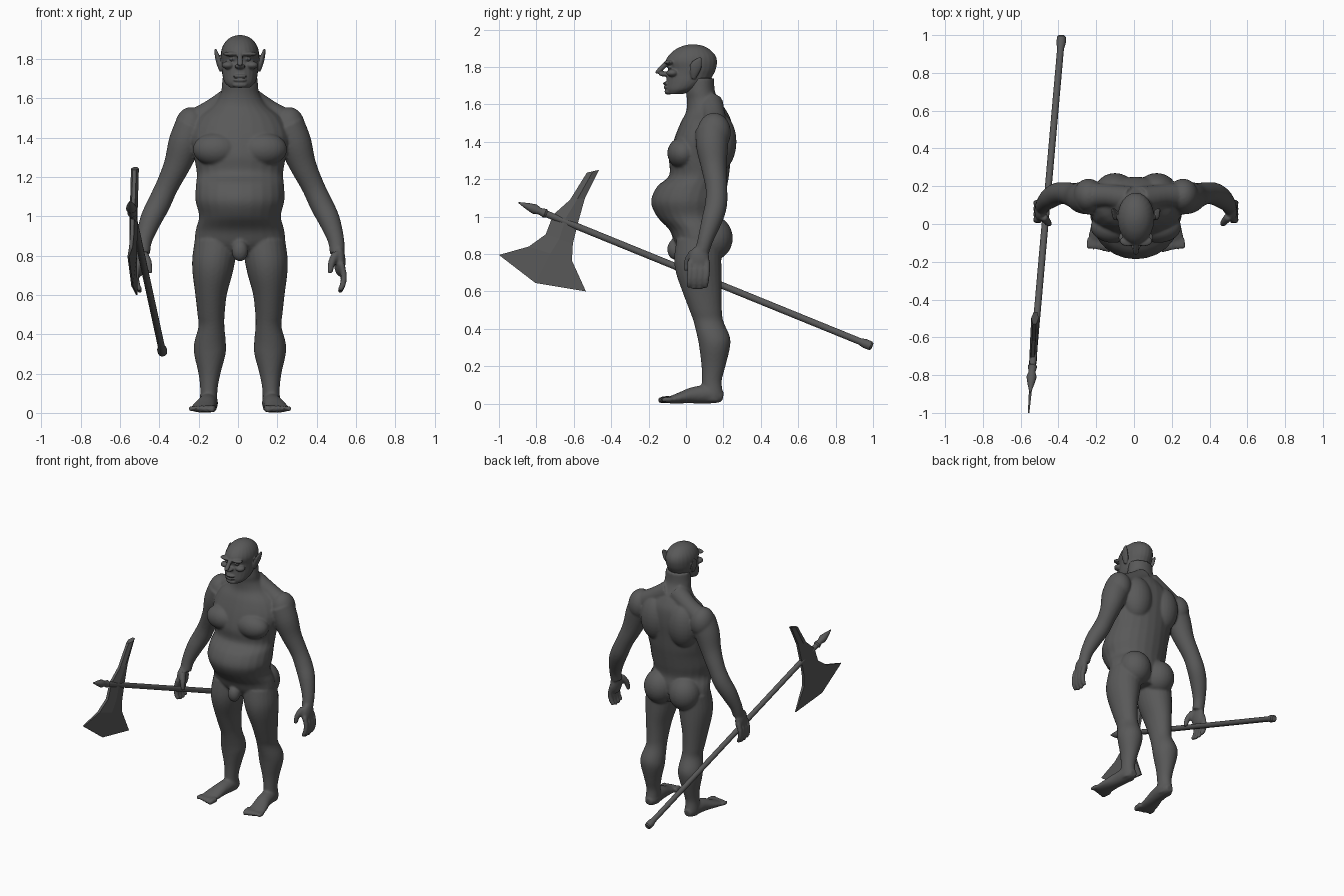
import bpy, bmesh, math
from mathutils import Vector, Matrix

default = bpy.data.objects.get("Cube")
if default:
    bpy.data.objects.remove(default, do_unlink=True)

grey = bpy.data.materials.new("dark_grey")
grey.use_nodes = True
colour = (0.1, 0.1, 0.1, 1)
grey.diffuse_color = colour
shader = next(n for n in grey.node_tree.nodes if n.type == 'BSDF_PRINCIPLED')
shader.inputs["Base Color"].default_value = colour
shader.inputs["Roughness"].default_value = 0.7


def spline(rows, steps=4):
    """Catmull-Rom interpolation of rows of any width."""
    rows = [Vector(r) for r in rows]
    out = []
    for i in range(len(rows) - 1):
        a, b = rows[max(i - 1, 0)], rows[i]
        c, d = rows[i + 1], rows[min(i + 2, len(rows) - 1)]
        for k in range(steps):
            t = k / steps
            out.append(b + (c - a) * (t / 2)
                       + (a * 2 - b * 5 + c * 4 - d) * (t * t / 2)
                       + (b * 3 - a - c * 3 + d) * (t ** 3 / 2))
    return out + [rows[-1]]


def tube(bm, rows, side=1, flat=False, smooth=True, sides=24):
    """Loft of ellipses; each row is x, y, z, side radius, other radius."""
    rows = spline(rows) if smooth else [Vector(r) for r in rows]
    rings = []
    for i, row in enumerate(rows):
        centre = Vector(row[:3])
        ahead = Vector(rows[min(i + 1, len(rows) - 1)][:3])
        behind = Vector(rows[max(i - 1, 0)][:3])
        along = Vector((0, 0, 1)) if flat else (ahead - behind).normalized()
        across = Vector((1, 0, 0))
        across = (across - along * along.dot(across)).normalized()
        other = along.cross(across)
        ring = []
        for k in range(sides):
            angle = math.tau * k / sides
            p = (centre + across * math.cos(angle) * abs(row[3])
                 + other * math.sin(angle) * abs(row[4]))
            ring.append(bm.verts.new((p.x * side, p.y, p.z)))
        rings.append(ring)
    for low, high in zip(rings, rings[1:]):
        for k in range(sides):
            n = (k + 1) % sides
            bm.faces.new((low[k], low[n], high[n], high[k]))
    bm.faces.new(rings[0])
    bm.faces.new(rings[-1])


def ball(bm, centre, size, side=1):
    """Ellipsoid."""
    place = Vector((centre[0] * side, centre[1], centre[2]))
    matrix = Matrix.Translation(place) @ Matrix.Diagonal((*size, 1))
    bmesh.ops.create_uvsphere(bm, u_segments=24, v_segments=16, radius=1, matrix=matrix)


def column(bm, profile):
    """Upright loft from rows of height, half width, front y, back y."""
    tube(bm, [(0, (f + b) / 2, z, w, (b - f) / 2) for z, w, f, b in profile], flat=True)


def round_tube(bm, rows, side=1):
    tube(bm, [(*r, r[-1]) for r in rows], side)


def finish(bm, name, voxel=0.0, x=0.0):
    """Turn a bmesh into an object, fusing its parts when a voxel size is given."""
    bmesh.ops.recalc_face_normals(bm, faces=bm.faces)
    mesh = bpy.data.meshes.new(name)
    bm.to_mesh(mesh)
    bm.free()
    mesh.materials.append(grey)
    obj = bpy.data.objects.new(name, mesh)
    obj.location.x = x
    bpy.context.collection.objects.link(obj)
    if voxel:
        fuse = obj.modifiers.new("fuse", 'REMESH')
        fuse.mode = 'VOXEL'
        fuse.voxel_size = voxel
        fuse.use_smooth_shade = True
        soften = obj.modifiers.new("soften", 'SMOOTH')
        soften.factor = 0.5
        soften.iterations = 5
    return obj


# Torso with neck and round belly
body = bmesh.new()
column(body, [
    (.80, .15, -.02, .17), (.86, .225, -.06, .19), (.93, .225, -.09, .2),
    (1.0, .208, -.155, .19), (1.08, .226, -.187, .205), (1.16, .224, -.155, .22),
    (1.22, .22, -.09, .23), (1.31, .235, -.09, .24), (1.41, .25, -.065, .25),
    (1.5, .21, -.03, .245), (1.56, .14, 0, .22), (1.62, .1, .005, .18),
    (1.67, .092, 0, .155), (1.74, .085, .01, .15)])
ball(body, (0, -.06, .825), (.042, .04, .055))

for s in (1, -1):
    # Muscle masses
    ball(body, (.1, .14, .885), (.11, .11, .12), s)
    ball(body, (.12, -.015, 1.34), (.12, .085, .085), s)
    ball(body, (.11, .17, 1.4), (.11, .1, .16), s)
    ball(body, (.25, .15, 1.45), (.082, .09, .105), s)
    round_tube(body, [(.03, .13, 1.6, .07), (.14, .15, 1.535, .06), (.24, .15, 1.47, .07)], s)

    # Arm
    round_tube(body, [
        (.24, .14, 1.46, .09), (.28, .14, 1.37, .085), (.32, .15, 1.26, .068),
        (.372, .163, 1.15, .058), (.414, .16, 1.06, .059), (.454, .138, .98, .055),
        (.488, .105, .88, .042), (.495, .085, .81, .038)], s)

    # Hand with four fingers and a thumb
    ball(body, (.507, .07, .77), (.03, .056, .075), s)
    for k in range(4):
        y = .112 - .03 * k
        tip = .63 - .02 * math.sin(math.pi * (k + .6) / 4)
        round_tube(body, [(.515, y, .76, .016), (.528, y, .7, .016),
                          (.522, y - .005, .65, .015), (.505, y - .008, tip, .012)], s)
    round_tube(body, [(.49, .04, .81, .022), (.467, .01, .765, .019), (.457, 0, .71, .013)], s)

    # Leg
    tube(body, [
        (.12, .07, .88, .11, .12), (.133, .063, .78, .11, .126), (.14, .068, .7, .1, .122),
        (.147, .085, .6, .08, .105), (.147, .105, .5, .069, .087), (.145, .12, .44, .066, .08),
        (.152, .147, .36, .08, .087), (.153, .153, .3, .08, .082), (.155, .147, .2, .056, .064),
        (.158, .138, .12, .044, .053), (.16, .14, .05, .045, .058), (.16, .14, .012, .04, .05)],
        s, flat=True)

    # Foot with toes
    tube(body, [
        (.158, .198, .035, .025, .025), (.158, .165, .042, .042, .04), (.16, .12, .05, .048, .05),
        (.17, .04, .045, .05, .044), (.184, -.03, .031, .058, .03), (.191, -.08, .021, .062, .02),
        (.193, -.105, .017, .056, .014)], s)
    for k in range(5):
        x = .138 + .027 * k
        r = .019 - .0015 * k
        reach = -.148 + .007 * k
        round_tube(body, [(x, -.08, .022, r), (x + .004, -.12, .021, r),
                          (x + .006, reach, .016, r * .7)], s)
finish(body, "body", 0.0075, 0.01)

# Head
head = bmesh.new()
column(head, [
    (1.655, .052, -.098, -.02), (1.68, .078, -.108, .06), (1.72, .09, -.105, .12),
    (1.76, .092, -.102, .147), (1.79, .095, -.097, .16), (1.83, .097, -.108, .166),
    (1.865, .088, -.09, .155), (1.895, .067, -.055, .125), (1.913, .04, -.015, .09),
    (1.921, .012, .02, .05)])
# Nose, lips and chin
tube(head, [(0, -.09, 1.835, .014, .012), (0, -.125, 1.8, .014, .014),
            (0, -.148, 1.778, .016, .011), (0, -.163, 1.768, .006, .005)])
ball(head, (0, -.108, 1.762), (.026, .038, .014))
ball(head, (0, -.107, 1.712), (.036, .017, .009))
ball(head, (0, -.104, 1.692), (.034, .017, .009))
ball(head, (0, -.095, 1.668), (.038, .02, .016))
for s in (1, -1):
    # Brow, eye, cheekbone and pointed ear
    ball(head, (.042, -.09, 1.825), (.045, .028, .012), s)
    ball(head, (.038, -.085, 1.8), (.018, .015, .009), s)
    ball(head, (.06, -.073, 1.768), (.032, .032, .02), s)
    tube(head, [(.092, .04, 1.738, .012, .012), (.103, .045, 1.77, .014, .025),
                (.114, .053, 1.805, .012, .032), (.122, .07, 1.835, .008, .018),
                (.125, .08, 1.85, .005, .006)], s)
finish(head, "head", 0.0045, 0.01)

# Axe shaft with end knob and spear point
butt, point = Vector((-.383, .995, .306)), Vector((-.55, -.895, 1.075))
shaft = bmesh.new()
rows = []
for t, r in [(0, .018), (.004, .024), (.02, .025), (.035, .018), (.92, .018),
             (.925, .025), (.94, .018), (.955, .027), (.975, .018), (1, .003)]:
    rows.append((*butt.lerp(point, t), r, r))
tube(shaft, rows, smooth=False, sides=16)
handle = finish(shaft, "axe_shaft")

# Axe blade: three columns of points, thick in the middle and thin at the rim
outline = [
    ((-.53, 1.235), (-.465, 1.25)), ((-.62, 1.09), (-.54, 1.1)), ((-.71, 1.01), (-.575, .975)),
    ((-.75, .905), (-.605, .855)), ((-.84, .84), (-.61, .765)), ((-1, .795), (-.535, .6))]
blade = bmesh.new()
layers = {1: [], -1: []}
for i, (front, back) in enumerate(outline):
    front, back = Vector(front), Vector(back)
    edge = i == len(outline) - 1
    middle = Vector((-.805, .645)) if edge else (front + back) / 2
    for s in layers:
        line = []
        for p, thick in ((front, .009), (middle, .02), (back, .009)):
            thick = .004 if edge else thick
            x = -.457 + .085 * p.x - .02 * p.y + s * thick
            line.append(blade.verts.new((x, p.x, p.y)))
        layers[s].append(line)
top, bottom = layers[1], layers[-1]
for i in range(len(outline) - 1):
    for grid in (top, bottom):
        for k in range(2):
            blade.faces.new((grid[i][k], grid[i][k + 1], grid[i + 1][k + 1], grid[i + 1][k]))
    for k in (0, 2):
        blade.faces.new((top[i][k], top[i + 1][k], bottom[i + 1][k], bottom[i][k]))
for i in (0, -1):
    for k in range(2):
        blade.faces.new((top[i][k], top[i][k + 1], bottom[i][k + 1], bottom[i][k]))
finish(blade, "axe_blade")

# Smooth the shaft, keep its rims sharp
bpy.ops.object.select_all(action='DESELECT')
handle.select_set(True)
bpy.context.view_layer.objects.active = handle
bpy.ops.object.shade_smooth_by_angle()
